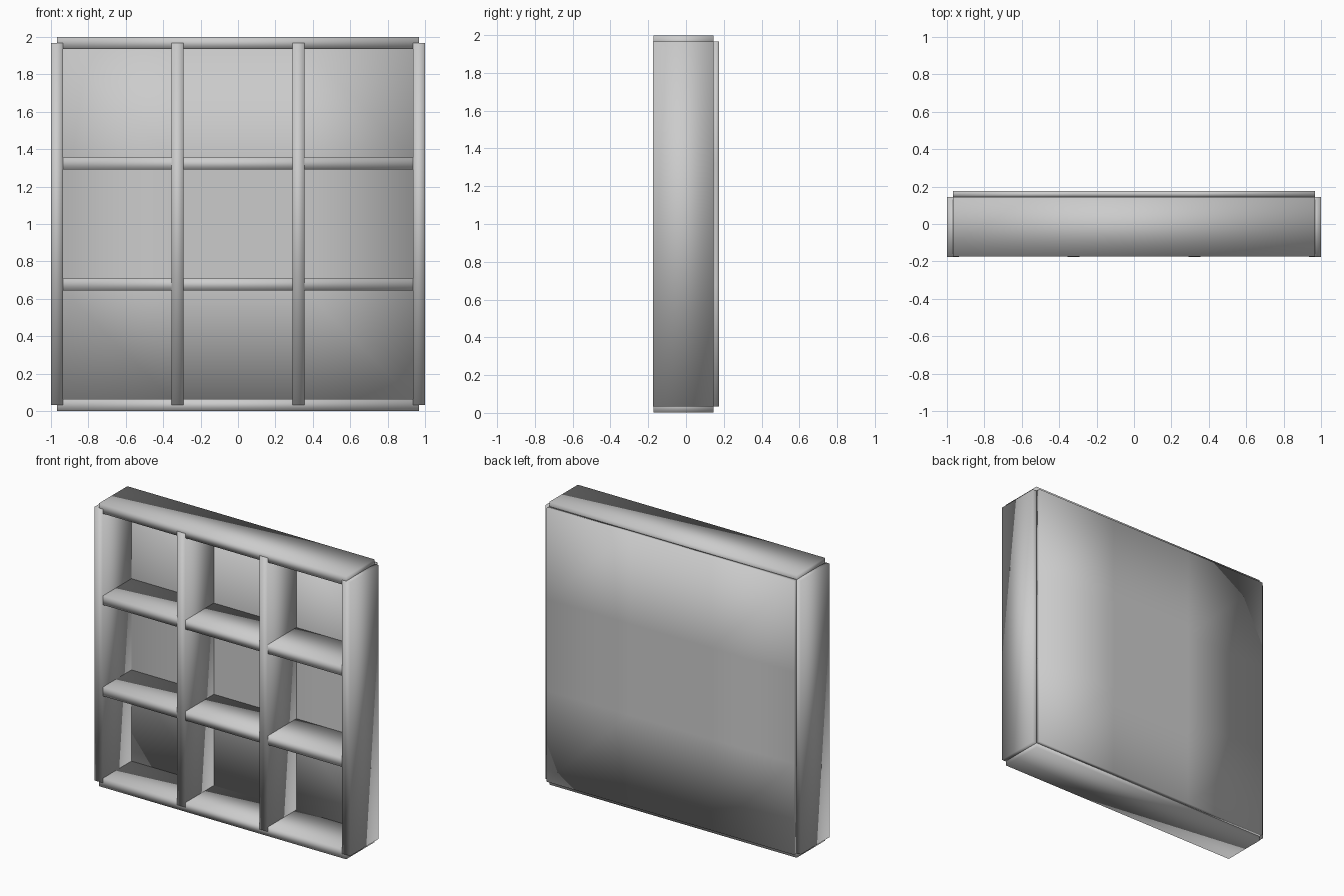
import bpy
import bmesh
from mathutils import Matrix, Vector

cube = bpy.data.objects.get("Cube")
if cube:
    bpy.data.objects.remove(cube, do_unlink=True)

# One plain grey finish
grey = bpy.data.materials.new("plain_grey")
grey.use_nodes = True
colour = (0.6, 0.6, 0.6, 1)
grey.diffuse_color = colour
grey.node_tree.nodes["Principled BSDF"].inputs["Base Color"].default_value = colour

FRONT, BACK = -0.175, 0.145   # depth range of the boards
PANEL_BACK = 0.175
BOARD = 0.06                  # board thickness
REACH = 0.967                 # middle line of the outer boards
BAY = REACH / 3               # half the spacing of the dividers


def finish(bm, name):
    mesh = bpy.data.meshes.new(name)
    bm.to_mesh(mesh)
    bm.free()
    mesh.materials.append(grey)
    for face in mesh.polygons:
        face.use_smooth = True
    obj = bpy.data.objects.new(name, mesh)
    bpy.context.collection.objects.link(obj)
    return obj


def box(name, low, high):
    low, high = Vector(low), Vector(high)
    bm = bmesh.new()
    place = Matrix.Translation((low + high) / 2) @ Matrix.Diagonal((high - low).to_4d())
    bmesh.ops.create_cube(bm, size=1, matrix=place)
    return finish(bm, name)


half = BOARD / 2

# Upright boards: two sides and two dividers
for name, x in (("right_side", -REACH), ("right_divider", -BAY),
                ("left_divider", BAY), ("left_side", REACH)):
    box(name, (x - half - 0.002, FRONT, 1 - REACH),
        (x + half + 0.002, BACK, 1 + REACH))

# Level boards: bottom, two shelves and top, set a hair behind the uprights
for name, z in (("bottom_board", 1 - REACH), ("lower_shelf", 1 - BAY),
                ("upper_shelf", 1 + BAY), ("top_board", 1 + REACH)):
    box(name, (-REACH, FRONT + 0.002, z - half - 0.002),
        (REACH, BACK, z + half + 0.002))

# Back panel: a three by three sheet of faces given thickness
bm = bmesh.new()
stand = Matrix.Translation((0, (BACK + PANEL_BACK) / 2, 1)) @ Matrix.Rotation(-1.5707963, 4, "X")
bmesh.ops.create_grid(bm, x_segments=3, y_segments=3, size=REACH, matrix=stand)
panel = finish(bm, "back_panel")
solid = panel.modifiers.new("thickness", "SOLIDIFY")
solid.thickness = PANEL_BACK - BACK
solid.offset = 0
